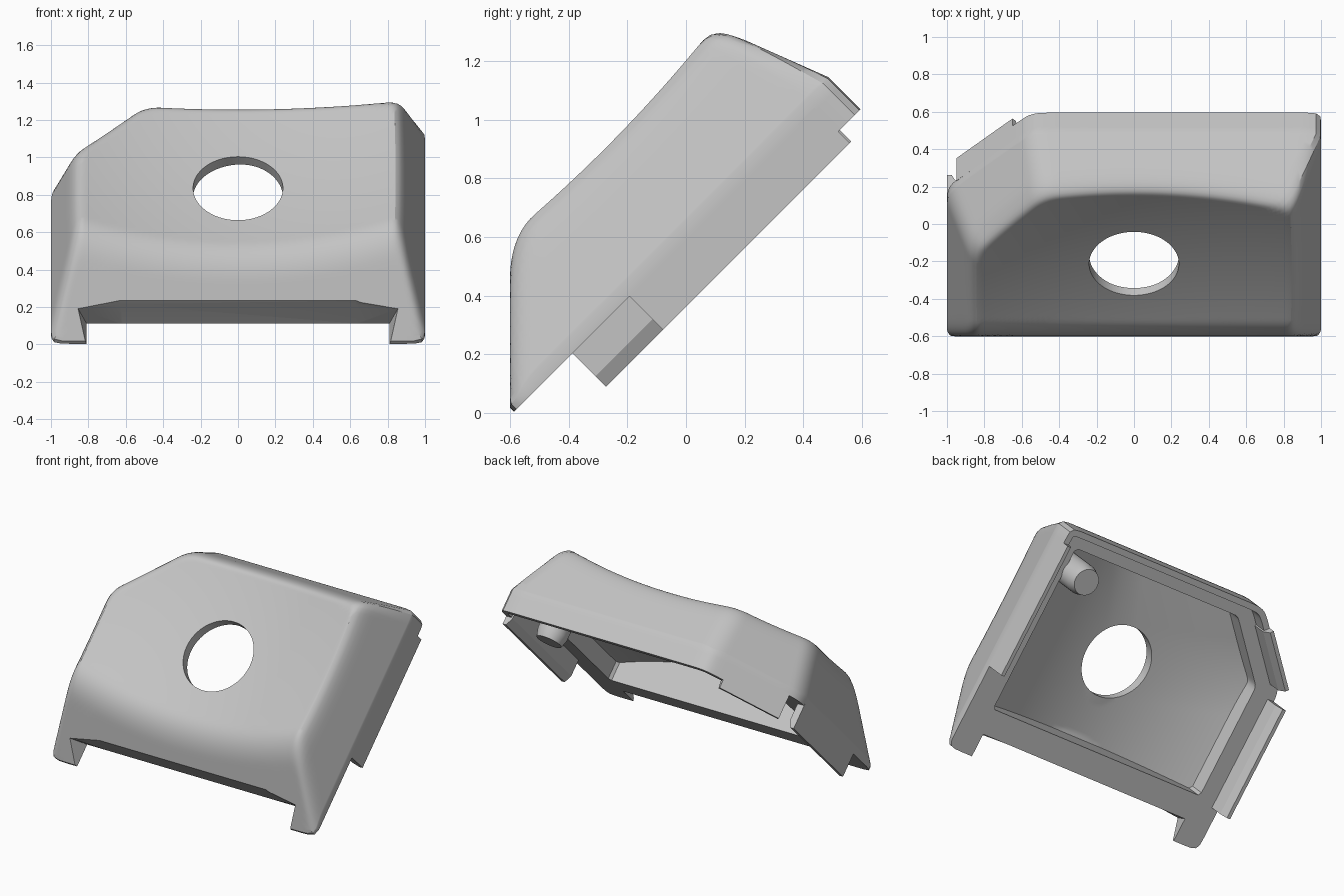
import bpy, bmesh, math
from mathutils import Vector

cube = bpy.data.objects.get("Cube")
if cube:
    bpy.data.objects.remove(cube, do_unlink=True)

grey = bpy.data.materials.new("light_grey_plastic")
grey.use_nodes = True
grey.diffuse_color = (0.55, 0.55, 0.55, 1)
grey.node_tree.nodes["Principled BSDF"].inputs["Base Color"].default_value = grey.diffuse_color

S = math.sqrt(0.5)
RIM, LIP, TAB = 0.417, 0.311, 0.256      # heights of the lower edges
HOLE_U, HOLE_R = 0.44, 0.24              # hole in the tilted plan
N = 240


def tilt(x, u, w):
    """Tilted frame (across, up the slope, out of the slope) to world."""
    return Vector((x, (u - w) * S, (u + w) * S))


def add_object(name, bm):
    bmesh.ops.recalc_face_normals(bm, faces=bm.faces)
    mesh = bpy.data.meshes.new(name)
    bm.to_mesh(mesh)
    bm.free()
    mesh.materials.append(grey)
    obj = bpy.data.objects.new(name, mesh)
    bpy.context.collection.objects.link(obj)
    return obj


def smooth(obj, angle=30):
    bpy.ops.object.select_all(action="DESELECT")
    obj.select_set(True)
    bpy.context.view_layer.objects.active = obj
    bpy.ops.object.shade_smooth_by_angle(angle=math.radians(angle))


def skin(name, rows, closed_rows=False):
    """Join rows of points, each row a closed loop; cap the ends or close round."""
    bm = bmesh.new()
    vs = [[bm.verts.new(p) for p in row] for row in rows]
    pairs = list(zip(vs, vs[1:]))
    if closed_rows:
        pairs.append((vs[-1], vs[0]))
    else:
        bm.faces.new(vs[0])
        bm.faces.new(vs[-1])
    for a, b in pairs:
        for i in range(len(a)):
            j = (i + 1) % len(a)
            bm.faces.new((a[i], a[j], b[j], b[i]))
    return add_object(name, bm)


def soft_min(a, b, k):
    h = max(k - abs(a - b), 0) / k
    return min(a, b) - h * h * k / 4


def top(x, u):
    """Dished top, drafted sides, back and cut corner, upright front."""
    w = 0.733 + 0.145 * x * x + 0.04 * ((u - HOLE_U) / 0.6) ** 2
    corner = (1.703 - u + x) * S
    edge = 1.12 * soft_min(1 - x, 1 + x, 0.1)
    edge = soft_min(soft_min(edge, corner, 0.06), 1.153 - u, 0.06)
    w = soft_min(w, 0.465 + 2.6 * edge, 0.13)
    w = soft_min(w, u + 0.849, 0.12)
    return max(w, RIM + 0.012)


def floor(x, u):
    """Cavity floor, arched between the sides and the cut corner."""
    side = -soft_min(-abs(x), -0.78 * (u - x - HOLE_U), 0.2)
    return min(top(x, u) - 0.055, 0.688 - 0.22 * side * side)


def rim(x, u):
    return RIM


def radius(angle, walls, p):
    """Distance from the hole centre to a rounded outline of straight walls."""
    c, s = math.cos(angle), math.sin(angle)
    total = 0
    for nx, nu, d in walls:
        reach = (nx * c + nu * s) / (d - nu * HOLE_U)
        if reach > 0:
            total += reach ** p
    return total ** (-1 / p)


def outline(side, front, back, corner):
    return [(1, 0, side), (-1, 0, side), (0, 1, back), (0, -1, front), (-S, S, corner * S)]


# Shell: outer skin, rim, cavity and hole as one closed surface
angles = [2 * math.pi * i / N for i in range(N)]
outer = [radius(a, outline(1, 0.412, 1.153, 1.703), 45) for a in angles]
inner = [radius(a, outline(0.83, 0.09, 1.03, 1.5), 120) for a in angles]


def ring(radii, t, height):
    row = []
    for a, r in zip(angles, radii):
        r = HOLE_R + (r - HOLE_R) * t
        x, u = r * math.cos(a), HOLE_U + r * math.sin(a)
        row.append(tilt(x, u, height(x, u)))
    return row


steps = 40
rows = [ring(outer, 1 - (1 - i / steps) ** 1.5, top) for i in range(steps + 1)]
rows += [ring(outer, 1, rim), ring(inner, 1, rim)]
rows += [ring(inner, 1 - i / 20, floor) for i in range(21)]
shell = skin("cover_shell", rows, closed_rows=True)

# Notch under the front edge, leaving a foot with a leaning inner face each side
notch_rows = []
for w in (0.25, RIM, 0.56, 0.8):
    rise = w - RIM
    x, u = 0.81 + 0.315 * rise, -0.258 - 0.22 * rise
    half = [(0.63, -0.258), (x, u), (x, -0.7)]
    notch_rows.append([tilt(px, pu, w) for px, pu in
                       half + [(-px, pu) for px, pu in reversed(half)]])
cutter = skin("front_notch_cutter", notch_rows)
cutter.hide_render = True
cut = shell.modifiers.new("front_notch", "BOOLEAN")
cut.operation, cut.object, cut.solver = "DIFFERENCE", cutter, "EXACT"
bpy.context.view_layer.objects.active = shell
bpy.ops.object.modifier_apply(modifier=cut.name)
bpy.data.objects.remove(cutter, do_unlink=True)
smooth(shell)


# Thin walls hanging from the rim, following the outline
def inset(path, t):
    result = []
    for i, p in enumerate(path):
        dirs = [(Vector(path[j + 1]) - Vector(path[j])).normalized()
                for j in (i - 1, i) if 0 <= j < len(path) - 1]
        normals = [Vector((-d.y, d.x)) for d in dirs]
        n = sum(normals, Vector((0, 0))).normalized()
        result.append(Vector(p) + n * (t / n.dot(normals[0])))
    return result


def hanging_wall(name, path, levels):
    rows = []
    for w, t in levels:
        loop = [Vector(p) for p in path] + inset(path, t)[::-1]
        rows.append([tilt(p.x, p.y, w) for p in loop])
    return skin(name, rows)


first = math.atan2(1.0 - HOLE_U, 1)
last = math.atan2(1.03 - HOLE_U, -0.67)
lip_path = [(r * math.cos(a), HOLE_U + r * math.sin(a))
            for a, r in zip(angles, outer) if first <= a <= last]
smooth(hanging_wall("back_lip", lip_path, [(RIM + 0.01, 0.04), (LIP, 0.04)]))

tab_levels = [(RIM + 0.01, 0.05), (LIP - 0.005, 0.05), (TAB, 0.025)]
hanging_wall("left_side_tab", [(1, 0.145), (1, 1.045)], tab_levels)
hanging_wall("right_side_tab", [(-1, 0.626), (-1, -0.13)], tab_levels)
hanging_wall("corner_tab", [(-0.65, 1.053), (-0.95, 0.753)], tab_levels)

# Locating pin with a tapered tip inside the cavity
pin_rows = []
for w, r in [(0.62, 0.1), (0.33, 0.1), (0.275, 0.085)]:
    pin_rows.append([tilt(0.74 + r * math.cos(a), 0.88 + r * math.sin(a), w)
                     for a in angles[::6]])
smooth(skin("locating_pin", pin_rows))
